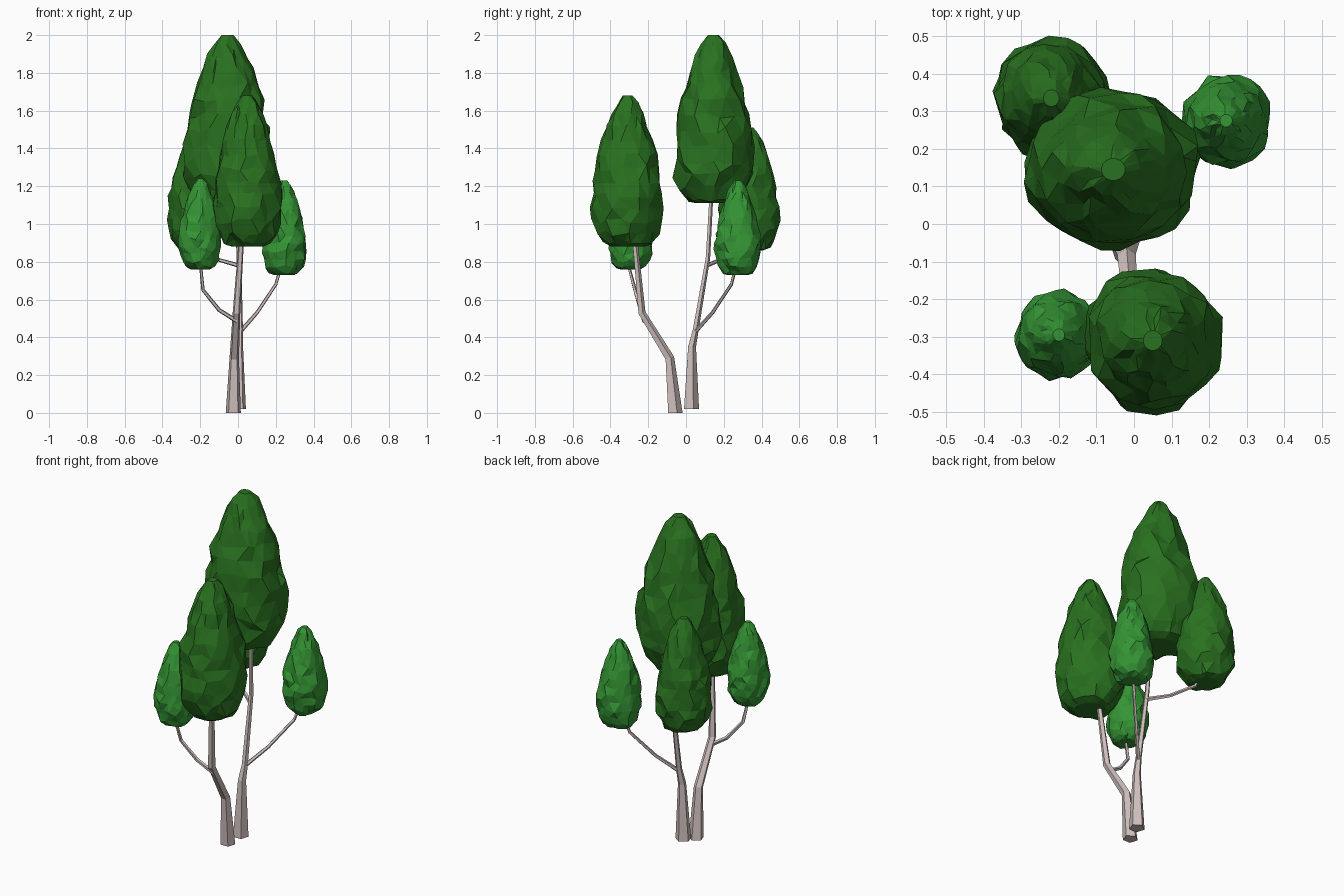
import bpy, bmesh, math, random
from mathutils import Vector

if "Cube" in bpy.data.objects:
    bpy.data.objects.remove(bpy.data.objects["Cube"])

random.seed(4)


def material(name, color):
    m = bpy.data.materials.new(name)
    m.diffuse_color = (*color, 1)
    m.use_nodes = True
    m.node_tree.nodes["Principled BSDF"].inputs["Base Color"].default_value = m.diffuse_color
    return m


bark = material("bark", (0.62, 0.53, 0.51))
dark_green = material("dark_leaves", (0.022, 0.165, 0.014))
light_green = material("light_leaves", (0.035, 0.30, 0.035))


def loft(name, rings, mat, triangulate=False):
    """Skin a list of point rings, capping both ends."""
    bm = bmesh.new()
    loops = [[bm.verts.new(p) for p in ring] for ring in rings]
    n = len(loops[0])
    for a, b in zip(loops, loops[1:]):
        for i in range(n):
            j = (i + 1) % n
            if triangulate:
                bm.faces.new((a[i], a[j], b[i]))
                bm.faces.new((a[j], b[j], b[i]))
            else:
                bm.faces.new((a[i], a[j], b[j], b[i]))
    bm.faces.new(loops[0][::-1])
    bm.faces.new(loops[-1])
    bmesh.ops.recalc_face_normals(bm, faces=bm.faces)
    me = bpy.data.meshes.new(name)
    bm.to_mesh(me)
    bm.free()
    ob = bpy.data.objects.new(name, me)
    bpy.context.collection.objects.link(ob)
    me.materials.append(mat)


def limb(name, points, radii, sides=5):
    """Tapered low-poly tube along a path."""
    pts = [Vector(p) for p in points]
    rings = []
    for k, (p, r) in enumerate(zip(pts, radii)):
        t = (pts[min(k + 1, len(pts) - 1)] - pts[max(k - 1, 0)]).normalized()
        if k == 0 and p.z < 0.1:
            t = Vector((0, 0, 1))
        u = Vector((0, 1, 0)).cross(t).normalized()
        v = t.cross(u)
        rings.append([p + r * (math.cos(a) * u + math.sin(a) * v)
                      for a in (math.tau * (i + 0.25) / sides for i in range(sides))])
    loft(name, rings, bark)


# height fraction, radius fraction of the egg-shaped foliage
PROFILE = [(0, .45), (.03, .68), (.09, .85), (.17, .97), (.25, 1), (.34, 1), (.43, .96),
           (.52, .89), (.61, .81), (.70, .71), (.79, .59), (.87, .46), (.94, .32), (1, .14)]


def foliage(name, x, y, z0, z1, rx, ry, mat, sides=16):
    """Twisted, roughened egg of triangular facets."""
    rings = []
    h = z1 - z0
    for k, (t, f) in enumerate(PROFILE):
        ring = []
        rough = 0.0 if k in (0, len(PROFILE) - 1) else 1.0
        for i in range(sides):
            a = math.tau * (i + 0.5 * k + random.uniform(-.3, .3) * rough) / sides
            r = f * (1 + random.uniform(-.09, .08) * rough)
            z = z0 + h * (t + random.uniform(-.022, .022) * rough)
            ring.append((x + rx * r * math.cos(a), y + ry * r * math.sin(a), max(z0, min(z1, z))))
        rings.append(ring)
    loft(name, rings, mat, True)


# two trunks
limb("front_trunk", [(-.025, -.06, 0), (-.02, -.088, .29), (-.008, -.235, .53), (.02, -.275, .95)],
     [.042, .026, .021, .014])
limb("rear_trunk", [(0, .025, .02), (.005, .03, .35), (.01, .05, .44), (.005, .115, .82), (-.01, .135, 1.18)],
     [.044, .023, .017, .013, .011])

# side branches
limb("left_branch", [(-.005, -.22, .485), (-.1, -.24, .545), (-.185, -.27, .65), (-.2, -.31, .80)],
     [.012, .011, .010, .008])
limb("right_branch", [(.012, .05, .43), (.1, .14, .53), (.2, .24, .68), (.23, .265, .78)],
     [.012, .010, .009, .008])
limb("rear_branch", [(.005, .108, .78), (-.1, .18, .81), (-.18, .30, .85), (-.21, .34, .95)],
     [.012, .010, .009, .008])

# foliage clumps
foliage("top_foliage", -.055, .145, 1.11, 2.0, .228, .210, dark_green)
foliage("front_foliage", .05, -.31, .88, 1.68, .182, .190, dark_green)
foliage("rear_foliage", -.22, .335, .86, 1.51, .150, .160, dark_green)
foliage("right_foliage", .245, .275, .73, 1.23, .120, .120, light_green)
foliage("left_foliage", -.20, -.295, .76, 1.24, .112, .118, light_green)
